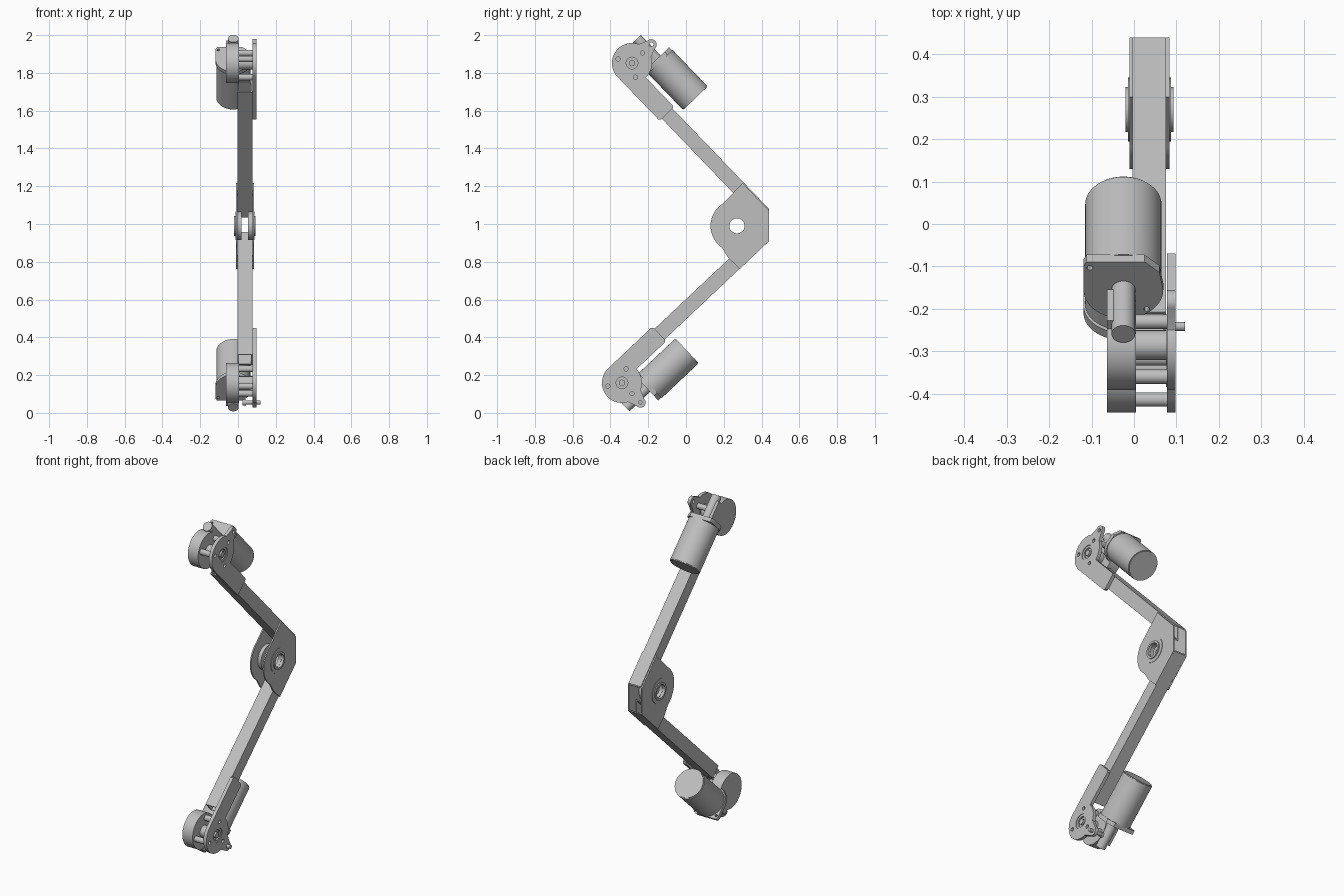
import bpy, bmesh
from math import cos, sin, radians
from mathutils import Matrix, Vector

cube = bpy.data.objects.get("Cube")
if cube:
    bpy.data.objects.remove(cube)

grey = bpy.data.materials.new("light_grey_metal")
grey.use_nodes = True
grey.diffuse_color = (0.52, 0.52, 0.52, 1)
grey.node_tree.nodes["Principled BSDF"].inputs["Base Color"].default_value = (0.52, 0.52, 0.52, 1)


def arc(r, a=0, b=0, start=0, end=360, n=40):
    """Points on an arc; a full circle leaves out the repeated last point."""
    full = end - start == 360
    steps = n if full else n - 1
    return [(a + r * cos(radians(start + (end - start) * i / steps)),
             b + r * sin(radians(start + (end - start) * i / steps))) for i in range(n)]


def box(a0, a1, b0, b1):
    return [(a0, b0), (a1, b0), (a1, b1), (a0, b1)]


def frame(a, b, c, origin):
    return Matrix.Translation(origin) @ Matrix((a, b, c)).transposed().to_4x4()


def slab(name, loops, c0, c1, mat):
    """Extrude an outline with holes from c0 to c1 along the frame's third axis."""
    curve = bpy.data.curves.new(name, "CURVE")
    curve.dimensions = "2D"
    curve.fill_mode = "BOTH"
    curve.extrude = (c1 - c0) / 2
    for loop in loops:
        spline = curve.splines.new("POLY")
        spline.points.add(len(loop) - 1)
        for point, (a, b) in zip(spline.points, loop):
            point.co = (a, b, 0, 1)
        spline.use_cyclic_u = True
    temp = bpy.data.objects.new(name + "_outline", curve)
    bpy.context.collection.objects.link(temp)
    graph = bpy.context.evaluated_depsgraph_get()
    mesh = bpy.data.meshes.new_from_object(temp.evaluated_get(graph))
    bpy.data.objects.remove(temp)
    bpy.data.curves.remove(curve)
    mesh.name = name
    bm = bmesh.new()
    bm.from_mesh(mesh)
    bm.transform(mat @ Matrix.Translation((0, 0, (c0 + c1) / 2)))
    bmesh.ops.remove_doubles(bm, verts=bm.verts, dist=0.0001)
    bmesh.ops.recalc_face_normals(bm, faces=bm.faces)
    bm.to_mesh(mesh)
    bm.free()
    mesh.materials.clear()
    mesh.materials.append(grey)
    obj = bpy.data.objects.new(name, mesh)
    bpy.context.collection.objects.link(obj)
    bpy.ops.object.select_all(action="DESELECT")
    obj.select_set(True)
    bpy.context.view_layer.objects.active = obj
    bpy.ops.object.shade_smooth_by_angle(angle=radians(30))
    return obj


X = Vector((1, 0, 0))
side = frame(Vector((0, 1, 0)), Vector((0, 0, 1)), X, (0, 0, 0))

# Elbow: two gusset plates with bearing flanges inside and out
HUB = (0.27, 0.99)
gusset = [(0.44, 0.91), (0.44, 1.07), (0.3, 1.217), (0.245, 1.16)]
gusset += arc(0.14, *HUB, 125, 235) + [(0.224, 0.82), (0.285, 0.762)]
for label, face, out in (("right", -0.003, -1), ("left", 0.076, 1)):
    def layer(name, loops, d0, d1):
        slab(f"{label}_{name}", loops, *sorted((face + out * d0, face + out * d1)), side)
    layer("elbow_plate", [gusset, arc(0.042, *HUB)], 0, 0.008)
    layer("elbow_outer_flange", [arc(0.075, *HUB), arc(0.04, *HUB)], 0.008, 0.011)
    layer("elbow_bearing", [arc(0.053, *HUB), arc(0.04, *HUB)], 0.01, 0.017)
    layer("elbow_inner_flange", [arc(0.075, *HUB), arc(0.04, *HUB)], -0.022, 0)


def arm(label, along, toward, origin):
    """One arm; a runs from the drive hub to the elbow, b points to the motor."""
    u, v = Vector((0, *along)).normalized(), Vector((0, *toward)).normalized()
    flat = frame(u, v, X, origin)
    axial = frame(v, X, u, origin)

    def part(name, loops, c0, c1, mat=flat):
        slab(f"{label}_{name}", loops, c0, c1, mat)

    def reach(b, y):
        return (y - origin[1] - b * v.y) / u.y

    # Hollow square tube, open and cut upright at the elbow
    lo, hi, t, a0 = -0.09, -0.012, 0.006, 0.125
    x0, x1 = -0.003, 0.076
    back, inner = 0.44, 0.376
    part("tube_outer_wall", [[(a0, hi - t), (reach(hi - t, back), hi - t),
                              (reach(hi, back), hi), (a0, hi)]], x0, x1)
    part("tube_inner_wall", [[(a0, lo), (reach(lo, inner), lo),
                              (reach(lo + t, inner), lo + t), (a0, lo + t)]], x0, x1)
    web = [(a0, lo), (reach(lo, inner), lo), (reach(hi, inner), hi), (a0, hi)]
    part("tube_right_wall", [web], x0, x0 + t)
    part("tube_left_wall", [web], x1 - t, x1)

    # Side plate with a round head and a small ear
    outline = [(0.312, -0.106), (0.322, -0.096), (0.322, -0.01), (0.312, 0)]
    outline += arc(0.106, 0, 0, 0, 64, 12) + arc(0.028, 0, 0.142, 0, 180, 16)
    outline += arc(0.106, 0, 0, 116, 270, 28)
    studs = [(0.077 * cos(radians(g)), 0.077 * sin(radians(g))) for g in (90, 210, 330)]
    holes = [arc(0.045), arc(0.011, 0, 0.142, n=16)] + [arc(0.011, *s, n=16) for s in studs]
    part("side_plate", [outline] + holes, 0.078, 0.098)

    # Drive drum, standoffs and hub
    part("drive_drum", [arc(0.106, n=64)], -0.064, 0.005)
    for i, s in enumerate(studs):
        part(f"standoff_{i + 1}", [arc(0.017, *s, n=24)], 0.004, 0.079)
    part("hub_shaft", [arc(0.035)], 0.004, 0.084)
    part("hub_bearing", [arc(0.045), arc(0.031)], 0.076, 0.094)
    part("hub_pin", [arc(0.017, n=24)], 0.08, 0.097)

    # Worm housing beside the drum
    part("worm_housing", [arc(0.028, 0.109, -0.025)], -0.075, 0.08, axial)
    part("housing_block", [box(-0.02, 0.078, 0.0, 0.1)], -0.058, 0.0)
    part("housing_tab", [box(-0.045, 0.06, 0.08, 0.125)], -0.064, -0.042)

    # Motor with a flange that has one square corner
    flange = arc(0.094, 0.108, -0.025, 90, 270) + [(0.185, -0.119), (0.2, -0.112)]
    flange += [(0.2, 0.025), (0.165, 0.06)]
    screws = [arc(0.007, b, x, n=12) for b, x in ((0.18, -0.104), (0.045, 0.03))]
    part("motor_flange", [flange] + screws, 0.076, 0.1, axial)
    part("motor", [arc(0.09, 0.113, -0.025, n=64)], 0.098, 0.362, axial)
    part("motor_end_cap", [arc(0.086, 0.113, -0.025, n=64)], 0.36, 0.367, axial)
    return part


arm("upper", (0.693, -0.721), (0.721, 0.693), (0, -0.286, 1.852))
lower = arm("lower", (0.728, 0.686), (0.686, -0.728), (0, -0.339, 0.159))

# Pin through the lower ear
lower("ear_pin", [arc(0.011, 0, 0.142, n=20)], 0.025, 0.12)
lower("ear_pin_head", [arc(0.016, 0, 0.142, n=20)], 0.025, 0.042)
